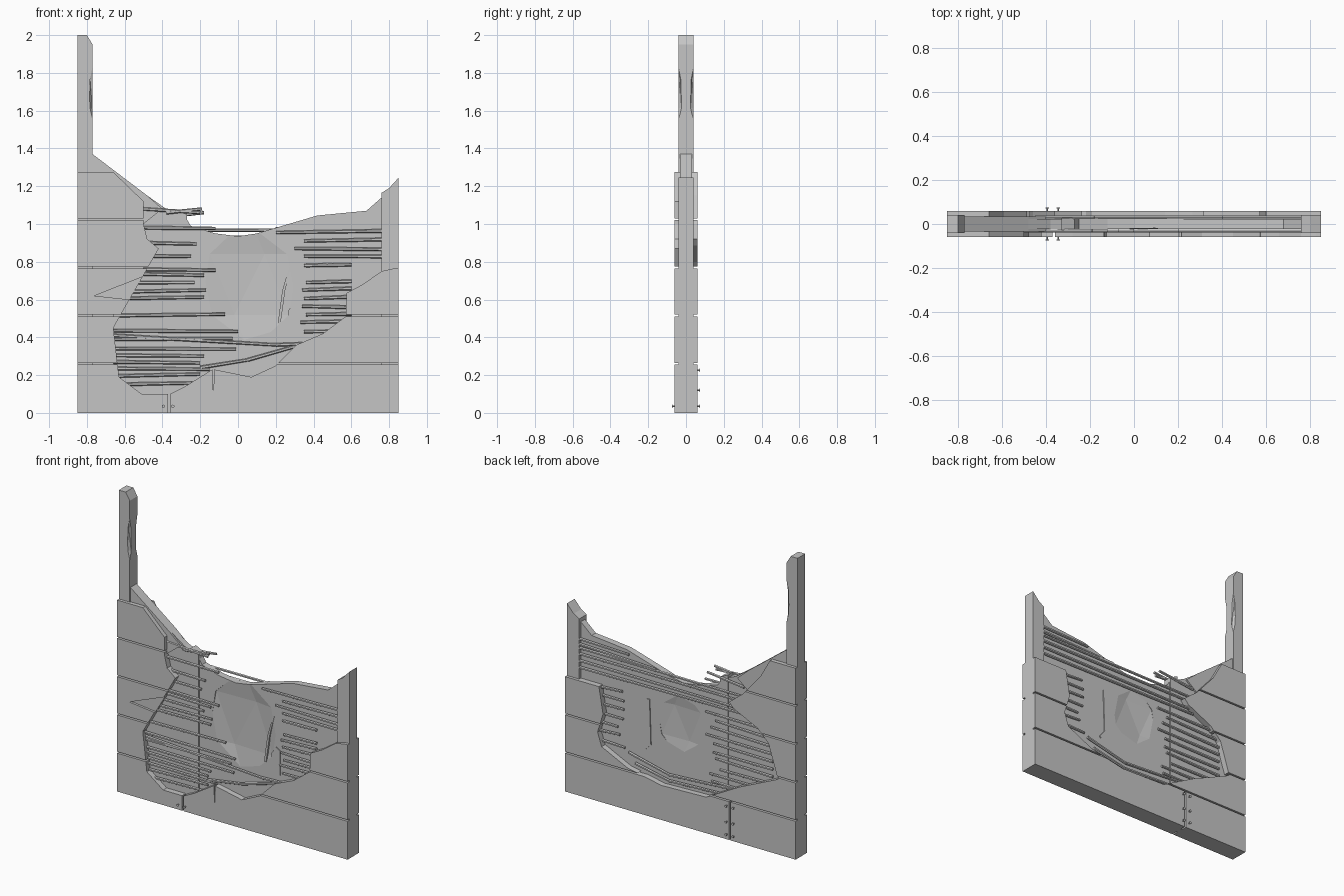
import bpy, bmesh, random
from mathutils import Vector, Matrix

random.seed(4)
cube = bpy.data.objects.get("Cube")
if cube:
    bpy.data.objects.remove(cube)

grey = bpy.data.materials.new("weathered_grey")
grey.use_nodes = True
tone = (0.56, 0.56, 0.56, 1)
grey.diffuse_color = tone
grey.node_tree.nodes["Principled BSDF"].inputs["Base Color"].default_value = tone


def finish(bm, name):
    bmesh.ops.recalc_face_normals(bm, faces=bm.faces[:])
    mesh = bpy.data.meshes.new(name)
    bm.to_mesh(mesh)
    bm.free()
    mesh.materials.append(grey)
    obj = bpy.data.objects.new(name, mesh)
    bpy.context.scene.collection.objects.link(obj)
    return obj


def slab(name, outline, y0, y1, x_range=None, z_range=None):
    """Flat outline in x and z, optionally clipped, thickened from y0 to y1."""
    bm = bmesh.new()
    bm.faces.new([bm.verts.new((x, y0, z)) for x, z in outline])
    bm.normal_update()
    bmesh.ops.triangulate(bm, faces=bm.faces[:])
    for axis, limits in (((1, 0, 0), x_range), ((0, 0, 1), z_range)):
        if not limits:
            continue
        for limit, sign in zip(limits, (-1, 1)):
            normal = Vector(axis)
            bmesh.ops.bisect_plane(bm, geom=bm.verts[:] + bm.edges[:] + bm.faces[:],
                                   plane_co=normal * limit, plane_no=normal * sign,
                                   clear_outer=True)
    bm.normal_update()
    grown = bmesh.ops.extrude_face_region(bm, geom=bm.faces[:], use_keep_orig=True)
    verts = [g for g in grown["geom"] if isinstance(g, bmesh.types.BMVert)]
    bmesh.ops.translate(bm, verts=verts, vec=(0, y1 - y0, 0))
    return finish(bm, name)


def rods(name, lines, y, radius=0.01):
    """Thin six-sided sticks between (x, z) pairs."""
    bm = bmesh.new()
    for x0, z0, x1, z1 in lines:
        a, b = Vector((x0, y, z0)), Vector((x1, y, z1))
        turn = (b - a).to_track_quat('Z', 'Y').to_matrix().to_4x4()
        bmesh.ops.create_cone(bm, cap_ends=True, segments=6, radius1=radius,
                              radius2=radius * 0.85, depth=(b - a).length,
                              matrix=Matrix.Translation((a + b) / 2) @ turn)
    return finish(bm, name)


def carve(target, name, centre, size):
    """Chip a faceted hollow out of a part."""
    bm = bmesh.new()
    bmesh.ops.create_icosphere(bm, subdivisions=1, radius=1,
                               matrix=Matrix.Translation(centre) @ Matrix.Diagonal((*size, 1)))
    cutter = finish(bm, name)
    cutter.hide_render = True
    cut = target.modifiers.new(name, 'BOOLEAN')
    cut.operation = 'DIFFERENCE'
    cut.solver = 'EXACT'
    cut.object = cutter
    bpy.context.view_layer.update()
    graph = bpy.context.evaluated_depsgraph_get()
    mesh = bpy.data.meshes.new_from_object(target.evaluated_get(graph))
    target.modifiers.clear()
    target.data = mesh
    bpy.data.objects.remove(cutter)


# Posts and inner stud
left_post = slab("tall_post", [(-.85, 0), (-.77, 0), (-.77, 1.95), (-.8, 2), (-.85, 2)], -.04, .04)
for side in (-1, 1):
    carve(left_post, "post_chip", (-.765, side * .045, 1.69), (.025, .025, .17))
slab("broken_post", [(.76, 0), (.85, 0), (.85, 1.245), (.8, 1.19), (.76, 1.165)], -.04, .04)
slab("inner_stud", [(-.33, 0), (-.27, 0), (-.27, 1.05), (-.33, 1.08)], -.028, .028)

# Clay infill with a broken top and hollows on both faces
clay = slab("clay_infill", [(-.8, 0), (.8, 0), (.8, 1.14), (.76, 1.14), (.68, 1.07), (.42, 1.045),
                            (.2, .98), (.1, .95), (0, .935), (-.12, .95), (-.25, .99), (-.28, 1.04),
                            (-.38, 1.08), (-.48, 1.15), (-.77, 1.36), (-.8, 1.36)], -.022, .022)
carve(clay, "front_hollow", (.06, -.03, .68), (.29, .028, .36))
carve(clay, "back_hollow", (.02, .03, .66), (.2, .022, .24))
slab("clay_shoulder", [(-.78, 1), (-.5, 1), (-.4, 1.08), (-.48, 1.15), (-.77, 1.37), (-.78, 1.37)],
     -.033, .033)
slab("front_clay_flap", [(.27, .46), (.33, .41), (.33, .57), (.3, .59), (.265, .54)], -.028, -.018)
slab("front_clay_ridge", [(.21, .47), (.225, .47), (.25, .65), (.285, .79), (.27, .77), (.235, .65)],
     -.026, -.01)
slab("back_clay_ridge", [(.24, .46), (.29, .41), (.3, .42), (.26, .47), (.27, .76), (.25, .76)],
     .018, .028)

# Board layers with ragged openings
front = [(-.85, 0), (.85, 0), (.85, .77), (.76, .75), (.66, .68), (.575, .635), (.57, .51),
         (.45, .42), (.31, .36), (.2, .25), (.07, .19), (-.126, .23), (-.13, .1), (-.136, .23),
         (-.28, .14), (-.36, .1), (-.51, .1), (-.63, .19), (-.66, .45), (-.575, .6), (-.76, .62),
         (-.505, .72), (-.42, .87), (-.48, .92), (-.5, 1), (-.5, 1.12), (-.66, 1.275), (-.85, 1.275)]
back = [(-.85, 0), (.85, 0), (.85, .765), (.6, .765), (.57, .59), (.61, .46), (.58, .37),
        (.39, .28), (.14, .23), (-.19, .24), (-.43, .37), (-.72, .5), (-.65, .72), (-.57, .8),
        (-.39, .885), (-.36, .92), (-.46, 1), (-.59, 1.15), (-.66, 1.275), (-.85, 1.275)]
seams = [0, .26, .515, .77, 1.025, 1.3]
gap = .005
for label, outline, inner, outer in (("front", front, -.021, -.06), ("back", back, .021, .06)):
    for row, (low, high) in enumerate(zip(seams, seams[1:])):
        span = (low + gap if row else 0, high - gap)
        pieces = [(-1, -.365 - gap), (-.365 + gap, 1)] if row == 0 else [(-1, 1)]
        for part, x_range in enumerate(pieces):
            slab(f"{label}_board_{row}_{part}", outline, inner, outer, x_range, span)
slab("split_splinter", [(-.575, .6), (-.76, .62), (-.505, .72)], -.045, -.02)


# Woven sticks: each pair is height and where the broken end stops
def jitter(z):
    return z + random.uniform(-.008, .012)


left_ends = [(.98, -.12), (.9, -.22), (.83, -.25), (.76, -.12), (.735, -.18), (.69, -.23),
             (.64, -.17), (.605, -.18), (.515, -.07), (.435, 0), (.39, -.03), (.34, -.01),
             (.305, -.18), (.27, -.2), (.235, -.15), (.195, -.2), (.15, -.24)]
right_ends = [(.955, .2), (.91, .35), (.87, .3), (.83, .35), (.78, .35), (.69, .36), (.65, .34),
              (.605, .35), (.565, .34), (.52, .36), (.48, .33), (.43, .35)]
start = {True: -.5, False: -.66}
lines = [(start[z > .7], z, end, jitter(z)) for z, end in left_ends]
lines += [(.76 if z > .8 else .6, jitter(z), end, z) for z, end in right_ends]
lines += [(-.38, 1.06, -.19, 1.08), (-.5, 1.08, -.2, 1.06), (.36, .78, .5, .785),
          (-.66, .41, .2, .36), (.2, .36, .45, .37), (-.2, .24, .05, .28), (.05, .28, .33, .36)]
rods("front_sticks", lines, -.031)

lines = [(.76, z, -.45, jitter(z)) for z in (.97, .93, .885, .84)]
lines += [(-.66, z, random.uniform(-.28, -.15), jitter(z))
          for z in (.79, .74, .69, .64, .59, .54, .49, .44, .39, .34)]
lines += [(.64, z, random.uniform(.42, .5), jitter(z)) for z in (.75, .7, .64, .58, .52, .46, .4)]
lines += [(.76, 1.03, .4, 1.02), (.76, .995, .2, .975), (-.45, 1.03, -.18, 1.06),
          (.4, .37, .1, .3), (.1, .3, -.4, .33), (.35, .31, .1, .26), (.1, .26, -.35, .28)]
rods("back_sticks", lines, .031)

# Nails beside the lower board joint
bm = bmesh.new()
spots = [(-1, -.345, .035), (-1, -.395, .035)]
spots += [(1, x, z) for x in (-.345, -.395) for z in (.035, .12, .225)]
for side, x, z in spots:
    for radius, depth, y in ((.004, .03, .06), (.009, .004, .073)):
        place = Matrix.Translation((x, side * y, z)) @ Matrix.Rotation(1.5708, 4, 'X')
        bmesh.ops.create_cone(bm, cap_ends=True, segments=6, radius1=radius, radius2=radius,
                              depth=depth, matrix=place)
finish(bm, "nails")
